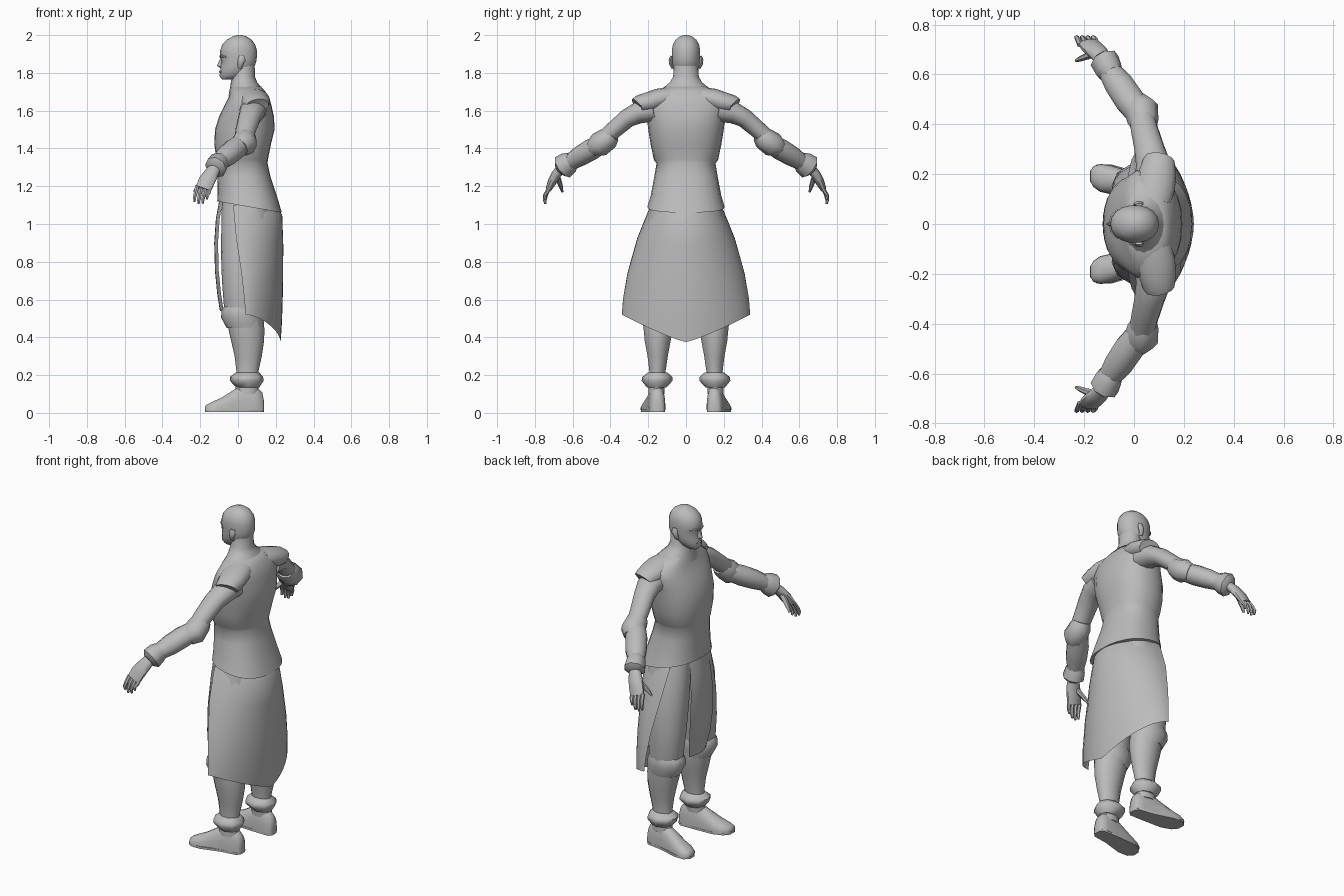
import bpy, bmesh, math
from mathutils import Vector

grey = bpy.data.materials.new("plain grey")
grey.diffuse_color = (0.5, 0.5, 0.5, 1)


def finish(name, bm, mirror=False, angle=40):
    bmesh.ops.recalc_face_normals(bm, faces=bm.faces)
    me = bpy.data.meshes.new(name)
    bm.to_mesh(me)
    bm.free()
    me.materials.append(grey)
    ob = bpy.data.objects.new(name, me)
    bpy.context.collection.objects.link(ob)
    if mirror:
        ob.modifiers.new("mirror", 'MIRROR').use_axis = (False, True, False)
    bpy.ops.object.select_all(action='DESELECT')
    ob.select_set(True)
    bpy.context.view_layer.objects.active = ob
    bpy.ops.object.shade_smooth_by_angle(angle=math.radians(angle))
    return ob


def loft(name, rings, mirror=False, closed=True, caps=True, angle=50):
    bm = bmesh.new()
    rows = [[bm.verts.new(p) for p in r] for r in rings]
    n = len(rows[0])
    for a, b in zip(rows, rows[1:]):
        for i in range(n if closed else n - 1):
            j = (i + 1) % n
            bm.faces.new((a[i], a[j], b[j], b[i]))
    if closed and caps:
        bm.faces.new(rows[0])
        bm.faces.new(rows[-1])
    return finish(name, bm, mirror, angle)


def pw(v, e):
    return math.copysign(abs(v) ** e, v)


def stack(name, secs, n=16, e=1.0, mirror=False, tilt=None):
    """Horizontal sections: z, x front, x back, half width, y centre."""
    rings = []
    for k, (z, x0, x1, hy, yc) in enumerate(secs):
        r = []
        for i in range(n):
            a = 2 * math.pi * i / n
            c, s = pw(math.cos(a), e), pw(math.sin(a), e)
            dz = -tilt[k] * c if tilt else 0
            r.append(((x0 + x1) / 2 + (x1 - x0) / 2 * c, yc + hy * s, z + dz))
        rings.append(r)
    return loft(name, rings, mirror)


def limb(name, secs, n=10, mirror=True):
    """Sections along a path: x, y, z, radius across, radius along x."""
    P = [Vector(s[:3]) for s in secs]
    rings = []
    for k, s in enumerate(secs):
        t = (P[min(k + 1, len(P) - 1)] - P[max(k - 1, 0)]).normalized()
        u = t.cross(Vector((1, 0, 0))).normalized()
        v = t.cross(u)
        rings.append([P[k] + u * s[3] * math.cos(2 * math.pi * i / n)
                      + v * s[4] * math.sin(2 * math.pi * i / n) for i in range(n)])
    return loft(name, rings, mirror)


# head and neck
stack("head", [
    (1.765, -.085, .00, .03, 0), (1.785, -.099, .04, .05, 0), (1.81, -.093, .07, .063, 0),
    (1.835, -.093, .088, .071, 0), (1.865, -.086, .098, .074, 0), (1.885, -.096, .1, .075, 0),
    (1.92, -.094, .1, .076, 0), (1.95, -.083, .091, .07, 0), (1.975, -.06, .073, .056, 0),
    (1.993, -.028, .045, .033, 0), (2.0, -.005, .02, .012, 0)], n=18, e=.95)
stack("neck", [(1.68, -.05, .15, .16, 0), (1.725, -.042, .122, .115, 0), (1.75, -.038, .102, .085, 0),
               (1.78, -.033, .09, .068, 0), (1.85, -.03, .088, .062, 0)], n=16)
bm = bmesh.new()
tip = bm.verts.new((-.112, 0, 1.838))
pts = [bm.verts.new(p) for p in [(-.09, -.008, 1.885), (-.085, -.018, 1.83), (-.088, 0, 1.822),
                                 (-.085, .018, 1.83), (-.09, .008, 1.885)]]
for i in range(5):
    bm.faces.new((tip, pts[i], pts[(i + 1) % 5]))
finish("nose", bm)
limb("ear", [(.01, .068, 1.825, .008, .01), (.012, .078, 1.845, .011, .015),
             (.02, .082, 1.87, .01, .02), (.02, .077, 1.89, .006, .014)], n=8)
limb("brow", [(-.094, .008, 1.886, .007, .006), (-.089, .03, 1.89, .007, .007),
              (-.064, .056, 1.884, .005, .005)], n=6)
limb("lip", [(-.092, .001, 1.806, .008, .009), (-.086, .024, 1.805, .004, .004)], n=6)

# tunic with slanted hem, flaring at the sides above the waist
stack("tunic", [
    (1.09, -.11, .232, .205, 0), (1.15, -.108, .21, .187, 0), (1.25, -.108, .172, .168, 0),
    (1.32, -.112, .157, .156, 0), (1.34, -.115, .158, .17, 0), (1.42, -.125, .174, .187, 0),
    (1.5, -.122, .194, .2, 0), (1.57, -.1, .19, .208, 0), (1.625, -.073, .178, .222, 0),
    (1.665, -.052, .167, .215, 0), (1.7, -.042, .146, .165, 0), (1.728, -.034, .122, .108, 0)],
    n=24, e=.86, tilt=[.03, .015] + [0] * 10)
limb("shoulder_cap", [(.075, .09, 1.67, .055, .075), (.085, .15, 1.66, .056, .082),
                      (.095, .205, 1.642, .054, .076), (.1, .248, 1.634, .048, .066),
                      (.102, .256, 1.627, .046, .062)], n=14)

# arms with cuffs
limb("upper_arm", [(.08, .17, 1.605, .065, .075), (.075, .25, 1.59, .058, .068),
                   (.06, .31, 1.56, .05, .06), (.042, .38, 1.5, .046, .055),
                   (.03, .44, 1.445, .045, .05)], n=12)
limb("elbow_cuff", [(.042, .39, 1.475, .045, .052), (.036, .41, 1.455, .06, .062),
                    (.03, .46, 1.42, .066, .07), (.008, .485, 1.405, .052, .054)], n=8)
limb("forearm", [(.025, .44, 1.43, .05, .055), (-.02, .5, 1.395, .057, .062),
                 (-.06, .56, 1.36, .054, .06), (-.1, .615, 1.325, .044, .046),
                 (-.12, .65, 1.3, .035, .038)], n=12)
limb("wrist_cuff", [(-.086, .6, 1.34, .045, .046), (-.102, .62, 1.325, .06, .056),
                    (-.118, .655, 1.3, .066, .06), (-.125, .668, 1.29, .04, .04)], n=8)

# hands
limb("palm", [(-.12, .655, 1.3, .026, .032), (-.142, .685, 1.265, .026, .04),
              (-.167, .708, 1.225, .024, .045), (-.184, .727, 1.185, .016, .043)], n=10)
for i in range(4):
    bx, tx = -.216 + .023 * i, -.23 + .022 * i
    drop = (.0, .012, .01, -.012)[i]
    limb("finger_%d" % (i + 1), [
        (bx, .718, 1.2, .011, .012), (bx - .008, .738, 1.165, .011, .011),
        (tx, .748, 1.14 - drop, .01, .01), (tx, .744, 1.118 - drop, .006, .006)], n=6)
limb("thumb", [(-.15, .685, 1.26, .015, .016), (-.188, .672, 1.225, .014, .015),
               (-.215, .662, 1.195, .011, .012), (-.232, .655, 1.17, .006, .007)], n=7)

# legs with knee and ankle cuffs
stack("trouser_leg", [
    (1.12, -.085, .17, .088, .09), (1.0, -.088, .17, .105, .108), (.85, -.09, .15, .108, .13),
    (.7, -.085, .135, .1, .145), (.57, -.075, .125, .086, .152), (.5, -.06, .125, .08, .152)],
    n=16, mirror=True)
stack("knee_cuff", [
    (.57, -.068, .12, .08, .152), (.55, -.085, .13, .088, .152), (.505, -.09, .137, .09, .152),
    (.45, -.06, .135, .078, .15)], n=10, mirror=True)
stack("shin", [
    (.5, -.06, .135, .08, .15), (.44, -.05, .14, .078, .148), (.38, -.036, .138, .07, .15),
    (.3, -.018, .126, .055, .15), (.22, -.008, .108, .044, .151), (.1, -.015, .11, .043, .157)],
    n=14, mirror=True)
stack("ankle_cuff", [
    (.215, -.01, .112, .05, .15), (.19, -.043, .133, .08, .152), (.17, -.043, .136, .082, .153),
    (.135, -.01, .113, .052, .155)], n=8, mirror=True)

# feet: sections from heel to toe with x, y centre, half width, top
rings = []
for x, yc, hy, top in [(.138, .15, .022, .06), (.128, .15, .036, .11), (.09, .152, .043, .15),
                       (.03, .158, .045, .155), (-.03, .166, .05, .118), (-.09, .177, .058, .08),
                       (-.135, .185, .056, .06), (-.163, .19, .042, .046), (-.175, .192, .02, .034)]:
    low = .014
    rings.append([(x, yc + hy * pw(math.cos(a), .85 if math.sin(a) > .4 else .5),
                   low + (top - low) * max(0, math.sin(a)) ** .85)
                  for a in [math.pi * i / 9 for i in range(10)]])
loft("foot", rings, mirror=True)
rings = [[(x, yc + s * hy, z) for s, z in ((-1, .005), (1, .005), (1, .018), (-1, .018))]
         for x, yc, hy in [(.138, .15, .02), (.12, .151, .04), (.03, .158, .046),
                           (-.09, .178, .061), (-.15, .188, .05), (-.176, .192, .022)]]
loft("sole", rings, mirror=True)

# back skirt: open sheet with a pointed hem; rows hold depth, half width, front x, back x
rows = [(0, .185, -.025, .2), (.07, .204, -.022, .234), (.3, .258, -.01, .24),
        (.62, .31, .018, .238), (.85, .333, .033, .233), (1, .34, .04, .226)]
rings = []
for f, w, x0, x1 in rows:
    r = []
    for i in range(25):
        a = math.radians(-90 + 7.5 * i)
        c, s = pw(math.cos(a), .9 + .35 * f), math.sin(a)
        hem = .375 + .145 * abs(s) ** 1.2
        r.append((x0 + (x1 - x0) * c, w * s, 1.1 + (hem - 1.1) * f))
    rings.append(r)
loft("back_skirt", rings, closed=False)

# hanging front panel
rings = [[(x + .02 * (j / 3) ** 2, w * j / 3, z) for j in range(-3, 4)]
         for z, x, w in [(1.12, -.1, .085), (1.03, -.117, .095), (.9, -.126, .105),
                         (.75, -.122, .108), (.63, -.11, .1), (.54, -.096, .08)]]
loft("front_panel", rings, closed=False)
